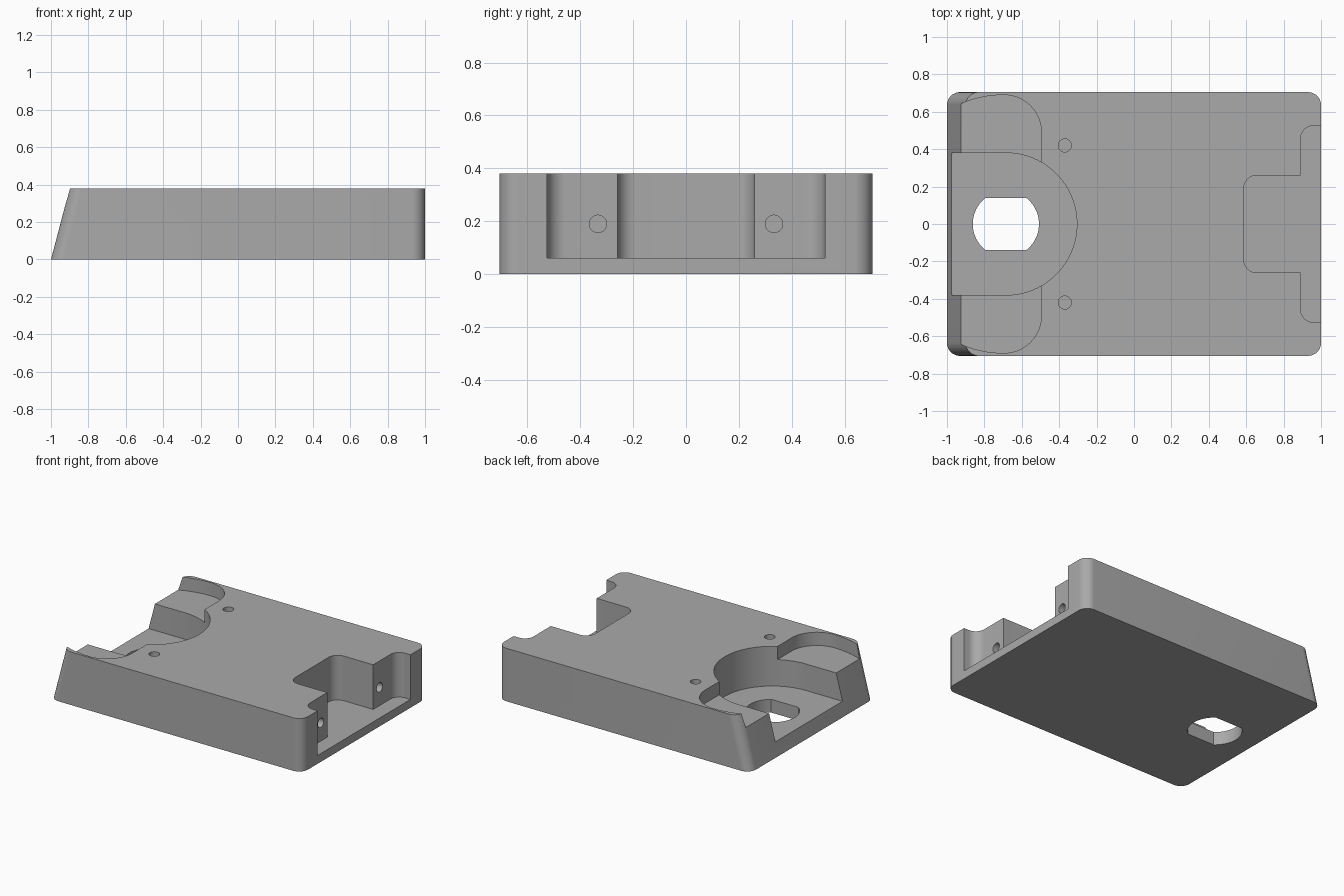
import bpy
import bmesh
from math import cos, sin, pi, radians, asin, sqrt
from mathutils import Matrix

cube = bpy.data.objects.get("Cube")
if cube:
    bpy.data.objects.remove(cube, do_unlink=True)

LENGTH, WIDTH, HEIGHT, SLANT = 2.0, 1.41, 0.38, 0.10
PIVOT_X = -0.685          # centre of the round pocket and its slot
ABOVE = HEIGHT + 0.1      # cutters reach past the top face

grey = bpy.data.materials.new("plain grey")
grey.use_nodes = True
colour = (0.4, 0.4, 0.4, 1)
grey.diffuse_color = colour
grey.node_tree.nodes["Principled BSDF"].inputs["Base Color"].default_value = colour


def arc(cx, cy, r, start, end, steps=12):
    """Points along an arc, angles in degrees."""
    angles = [radians(start + (end - start) * i / steps) for i in range(steps + 1)]
    return [(cx + r * cos(a), cy + r * sin(a)) for a in angles]


def mirrored(half):
    """Close a profile by mirroring its +y half across the x axis."""
    return half + [(x, -y) for x, y in reversed(half)]


def prism(name, outline, z0, z1, shear=None):
    """Extrude an outline; shear optionally moves points of the top ring in x."""
    bm = bmesh.new()
    low = [bm.verts.new((x, y, z0)) for x, y in outline]
    high = [bm.verts.new((x + (shear(x) if shear else 0), y, z1)) for x, y in outline]
    bm.faces.new(low)
    bm.faces.new(high)
    n = len(outline)
    for i in range(n):
        j = (i + 1) % n
        bm.faces.new((low[i], low[j], high[j], high[i]))
    bmesh.ops.recalc_face_normals(bm, faces=bm.faces)
    return finish(name, bm)


def drill(name, matrix, radius, depth):
    bm = bmesh.new()
    bmesh.ops.create_cone(bm, cap_ends=True, segments=32, radius1=radius,
                          radius2=radius, depth=depth, matrix=matrix)
    return finish(name, bm)


def finish(name, bm):
    mesh = bpy.data.meshes.new(name)
    bm.to_mesh(mesh)
    bm.free()
    mesh.materials.append(grey)
    obj = bpy.data.objects.new(name, mesh)
    bpy.context.collection.objects.link(obj)
    return obj


# Block with rounded corners and a sloping left-hand end
cr = 0.07
ex, ey = LENGTH / 2 - cr, WIDTH / 2 - cr
body = prism("base_block",
             mirrored(arc(ex, ey, cr, 0, 90) + arc(-ex, ey, cr, 90, 180)),
             0, HEIGHT, lambda x: SLANT if x < 0 else 0)

cutters = []

# Wide shallow pocket with softly bowed sides
bow = 0.585
shallow = [(-0.495, 0)] + arc(-0.695, 0.49, 0.2, 0, 90, 20)
shallow += arc(-0.695, 0.69 - bow, bow, 90, 125, 16)[1:]
shallow.append((-1.2, shallow[-1][1]))
shallow_half = shallow[1:]
cutters.append(prism("shallow_pocket", mirrored(shallow_half), 0.285, ABOVE))

# Deep round-ended pocket, open at the sloping end
cutters.append(prism("deep_pocket",
                     arc(PIVOT_X, 0, 0.38, -90, 90, 64) + [(-1.2, 0.38), (-1.2, -0.38)],
                     0.095, ABOVE + 0.01))

# Through hole with two flats
flat = asin(0.14 / 0.177) * 180 / pi
cutters.append(prism("flatted_hole",
                     arc(PIVOT_X, 0, 0.177, -flat, flat, 24)
                     + arc(PIVOT_X, 0, 0.177, 180 - flat, 180 + flat, 24),
                     -0.1, 0.2))

# Stepped notch in the right-hand end
fr = 0.07
notch = [(1.1, 0.525)] + arc(0.89 + fr, 0.525 - fr, fr, 90, 180)
notch += [(0.89, 0.26)] + arc(0.587 + fr, 0.26 - fr, fr, 90, 180)
cutters.append(prism("stepped_notch", mirrored(notch), 0.06, ABOVE + 0.02))

# Screw holes: two in the top, two in the notch shoulders
for side, label in ((1, "back"), (-1, "front")):
    cutters.append(drill("top_hole_" + label,
                         Matrix.Translation((-0.37, side * 0.42, HEIGHT)), 0.035, 0.4))
    cutters.append(drill("end_hole_" + label,
                         Matrix.Translation((0.89, side * 0.333, 0.19))
                         @ Matrix.Rotation(pi / 2, 4, 'Y'), 0.033, 0.4))

# Cut the block and discard the cutters
bpy.ops.object.select_all(action='DESELECT')
body.select_set(True)
bpy.context.view_layer.objects.active = body
for cutter in cutters:
    mod = body.modifiers.new(cutter.name, 'BOOLEAN')
    mod.operation = 'DIFFERENCE'
    mod.solver = 'EXACT'
    mod.object = cutter
    bpy.ops.object.modifier_apply(modifier=mod.name)
    bpy.data.objects.remove(cutter, do_unlink=True)

bpy.ops.object.shade_smooth_by_angle(angle=radians(30))
